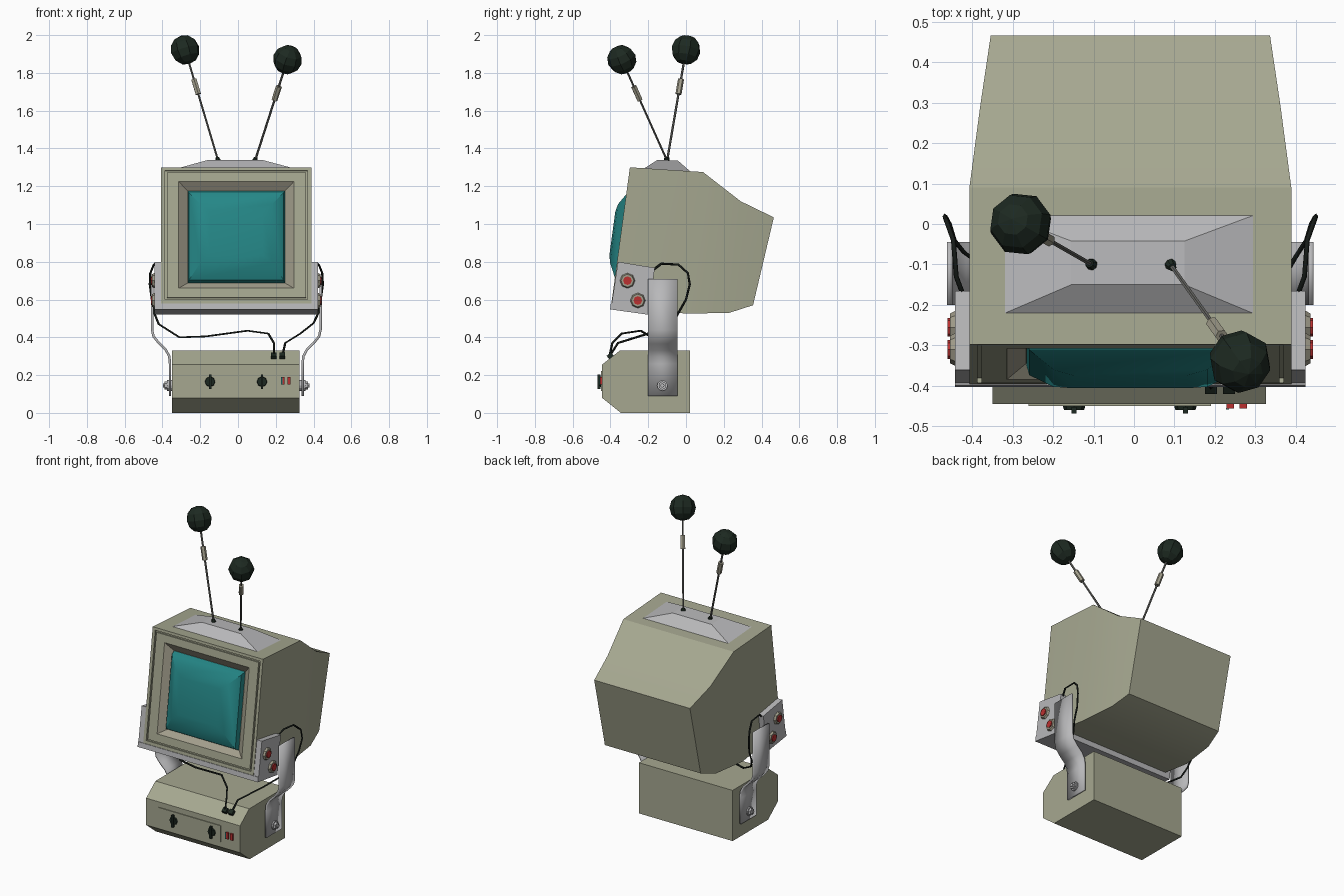
import bpy, bmesh, math
from mathutils import Vector, Matrix

cube = bpy.data.objects.get("Cube")
if cube:
    bpy.data.objects.remove(cube, do_unlink=True)

CX = -0.009  # centre line of the set


def material(name, r, g, b):
    m = bpy.data.materials.new(name)
    m.use_nodes = True
    m.diffuse_color = (r, g, b, 1)
    node = next(n for n in m.node_tree.nodes if n.type == 'BSDF_PRINCIPLED')
    node.inputs["Base Color"].default_value = (r, g, b, 1)
    node.inputs["Roughness"].default_value = 0.7
    return m


SHELL = material("putty_shell", .38, .39, .28)
TRIM = material("tan_trim", .36, .34, .26)
METAL = material("light_metal", .48, .48, .49)
GLASS = material("teal_glass", .018, .24, .24)
DARK = material("dark_green", .012, .022, .015)
RED = material("red", .5, .03, .03)
ROD = material("rod_grey", .14, .14, .13)
BLACK = material("cable_black", .008, .011, .009)


def finish(name, bm, mats, smooth=None):
    bmesh.ops.recalc_face_normals(bm, faces=bm.faces)
    me = bpy.data.meshes.new(name)
    bm.to_mesh(me)
    bm.free()
    for m in mats if isinstance(mats, list) else [mats]:
        me.materials.append(m)
    ob = bpy.data.objects.new(name, me)
    bpy.context.collection.objects.link(ob)
    if smooth:
        bpy.ops.object.select_all(action='DESELECT')
        ob.select_set(True)
        bpy.context.view_layer.objects.active = ob
        bpy.ops.object.shade_smooth_by_angle(angle=math.radians(smooth))
    return ob


def loft(name, rings, mats, smooth=None, band_mat=None):
    """Bridge equal-sized rings of points and cap both ends."""
    bm = bmesh.new()
    rows = [[bm.verts.new(p) for p in ring] for ring in rings]
    n = len(rows[0])
    for k, (a, b) in enumerate(zip(rows, rows[1:])):
        for i in range(n):
            f = bm.faces.new((a[i], a[(i + 1) % n], b[(i + 1) % n], b[i]))
            f.material_index = band_mat(k) if band_mat else 0
    bm.faces.new(rows[0])
    bm.faces.new(rows[-1])
    return finish(name, bm, mats, smooth)


def prism(name, yz, x0, x1, mat):
    return loft(name, [[(x, y, z) for y, z in yz] for x in (x0, x1)], mat)


def box(name, c, s, mat, tilt=0):
    bm = bmesh.new()
    bmesh.ops.create_cube(bm, size=1, matrix=Matrix.Translation(c)
                          @ Matrix.Rotation(tilt, 4, 'X') @ Matrix.Diagonal((*s, 1)))
    return finish(name, bm, mat)


def along(p, q):
    p, q = Vector(p), Vector(q)
    return p, q, (q - p).to_track_quat('Z', 'Y').to_matrix().to_4x4()


def rod(name, p, q, r, mat, n=8, r2=None):
    p, q, rot = along(p, q)
    bm = bmesh.new()
    bmesh.ops.create_cone(bm, cap_ends=True, segments=n, radius1=r, radius2=r2 or r,
                          depth=(q - p).length,
                          matrix=Matrix.Translation((p + q) / 2) @ rot)
    return finish(name, bm, mat)


def cable(name, pts):
    cu = bpy.data.curves.new(name, 'CURVE')
    cu.dimensions = '3D'
    cu.bevel_depth = .006
    cu.bevel_resolution = 0
    cu.use_fill_caps = True
    sp = cu.splines.new('POLY')
    sp.points.add(len(pts) - 1)
    for pt, p in zip(sp.points, pts):
        pt.co = (*p, 1)
    cu.materials.append(BLACK)
    ob = bpy.data.objects.new(name, cu)
    bpy.context.collection.objects.link(ob)


# Sloping front face: height z, distance d out of the face
SLOPE = math.atan2(.098, .72)
OUT = Vector((0, -math.cos(SLOPE), math.sin(SLOPE)))


def on_front(x, z, d):
    return Vector((x, -.395 + (z - .58) * math.tan(SLOPE), z)) + OUT * d


def front_ring(w, z0, z1, d):
    return [on_front(CX + x, z, d) for x, z in ((-w, z0), (w, z0), (w, z1), (-w, z1))]


# Television shell: back sections, then rim, groove, bezel and screen recess
sections = [(.355, .57, .465, 1.035, .345), (.23, .53, .29, 1.12, .371),
            (0, .525, .09, 1.275, .3975)]
rings = [[(CX - w, yb, zb), (CX + w, yb, zb), (CX + w, yt, zt), (CX - w, yt, zt)]
         for yb, zb, yt, zt, w in sections]
rings += [front_ring(*r) for r in (
    (.3975, .58, 1.30, 0), (.378, .60, 1.283, 0), (.378, .60, 1.283, -.012),
    (.368, .61, 1.273, -.012), (.368, .61, 1.273, 0),
    (.305, .66, 1.225, 0), (.258, .692, 1.18, -.035))]
loft("television_shell", rings, [SHELL, TRIM], 22, lambda k: int(k == 8))

# Bulging glass
loft("screen", [front_ring(*r) for r in (
    (.257, .693, 1.179, -.034), (.25, .705, 1.165, -.005),
    (.19, .79, 1.10, .036), (.14, .83, 1.06, .045))], GLASS, 25)

# Raised cap on top of the shell
loft("top_cap", [
    [(-.33, -.225, 1.292), (.305, -.225, 1.292), (.305, .025, 1.276), (-.33, .025, 1.276)],
    [(-.155, -.15, 1.34), (.125, -.15, 1.34), (.125, -.042, 1.335), (-.155, -.042, 1.335)]],
    METAL)

# Antennas with sleeve and faceted ball
for side, foot, tip, r in (("right", (-.105, -.1, 1.335), (-.28, 0, 1.922), .079),
                           ("left", (.09, -.1, 1.335), (.262, -.34, 1.87), .078)):
    a, b, rot = along(foot, tip)
    rod(side + "_antenna_rod", a, b, .006, ROD, 6)
    rod(side + "_antenna_sleeve", a.lerp(b, .6), a.lerp(b, .735), .016, TRIM, 6)
    rod(side + "_antenna_foot", a, a.lerp(b, .03), .015, DARK, 8, .01)
    bm = bmesh.new()
    bmesh.ops.create_uvsphere(bm, u_segments=8, v_segments=6, radius=r,
                              matrix=Matrix.Translation(b) @ rot)
    finish(side + "_antenna_ball", bm, DARK)

# Cradle under the shell
prism("cradle_floor", [(-.398, .58), (-.195, .552), (-.2, .52), (-.402, .548)],
      CX - .433, CX + .433, METAL)

for side, s in (("left", 1), ("right", -1)):
    def X(x):
        return CX + s * x

    # Cradle cheek with two buttons
    prism(side + "_cradle_cheek", [(-.36, .80), (-.165, .768), (-.2, .52), (-.398, .548)],
          X(.396), X(.433), METAL)
    for i, (y, z) in enumerate(((-.31, .70), (-.255, .595))):
        rod(f"{side}_button_collar_{i}", (X(.43), y, z), (X(.445), y, z), .042, TRIM, 8, .034)
        rod(f"{side}_button_{i}", (X(.43), y, z), (X(.451), y, z), .023, RED, 8)

    # Bent strap carrying the cradle
    path = [(.446, .71), (.446, .44), (.438, .405), (.41, .37),
            (.374, .335), (.355, .30), (.351, .26), (.351, .09)]
    bm = bmesh.new()
    rows = [[bm.verts.new((X(x), y, z)) for y in (-.2, -.045)] for x, z in path]
    for a, b in zip(rows, rows[1:]):
        bm.faces.new((a[0], a[1], b[1], b[0]))
    strap = finish(side + "_strap", bm, METAL, 40)
    solid = strap.modifiers.new("thickness", 'SOLIDIFY')
    solid.thickness = .013
    solid.offset = 0

    # Pivot bolt
    rod(side + "_bolt_washer", (X(.335), -.125, .145), (X(.366), -.125, .145), .028, METAL, 12)
    rod(side + "_bolt_nut", (X(.36), -.125, .145), (X(.38), -.125, .145), .022, METAL, 6)
    rod(side + "_bolt_tip", (X(.36), -.125, .145), (X(.388), -.125, .145), .011, METAL, 8)

    # Cable looping from the cheek and down to the control box
    loop = [(.415, -.17, .76), (.43, -.13, .79), (.437, -.04, .785), (.455, .01, .74),
            (.458, .02, .68), (.447, 0, .60), (.435, -.04, .53)]
    loop = [(X(x), y, z) for x, y, z in loop]
    if s > 0:
        loop += [(.40, -.08, .475), (.33, -.20, .42), (.25, -.36, .37), (.235, -.405, .30)]
    else:
        loop += [(-.42, -.07, .47), (-.31, -.15, .40), (-.17, -.19, .405), (.05, -.24, .435),
                 (.16, -.34, .42), (.19, -.39, .37), (.19, -.405, .30)]
    cable(side + "_cable", loop)
    box(side + "_cable_plug", (.235 if s > 0 else .19, -.4, .30), (.03, .03, .028), DARK, .65)

# Control box
prism("control_box", [(.02, 0), (.02, .33), (-.35, .33), (-.445, .255), (-.445, .08), (-.345, 0)],
      -.35, .326, SHELL)
box("control_panel", (-.035, -.446, .168), (.45, .008, .105), SHELL)

# Dials and switches
for name, x in (("right_dial", -.148), ("left_dial", .127)):
    rod(name, (x, -.445, .165), (x, -.459, .165), .029, DARK, 8, .025)
    box(name + "_grip", (x, -.46, .165), (.013, .016, .078), DARK)
for name, x in (("inner_switch", .238), ("outer_switch", .27)):
    box(name, (x, -.449, .17), (.018, .014, .042), RED)
box("inner_switch_mark", (.231, -.4565, .17), (.007, .004, .042), GLASS)
